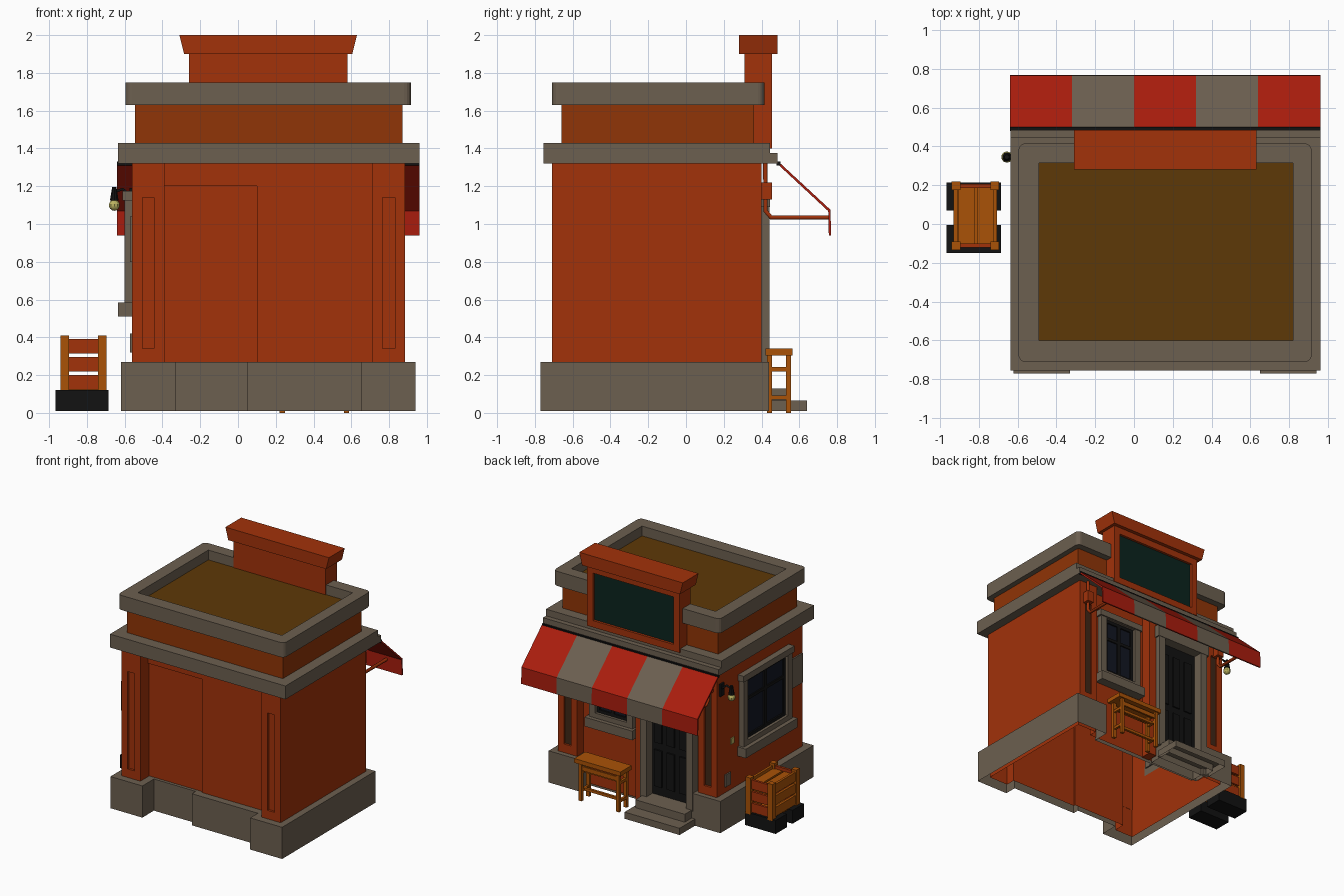
import bpy, bmesh, math

if "Cube" in bpy.data.objects:
    bpy.data.objects.remove(bpy.data.objects["Cube"])

def mat(name, r, g, b):
    m = bpy.data.materials.new(name)
    m.diffuse_color = (r, g, b, 1)
    m.use_nodes = True
    m.node_tree.nodes["Principled BSDF"].inputs["Base Color"].default_value = m.diffuse_color
    return m

BRICK = mat("brick", .36, .032, .003)
UPPER = mat("upper_brick", .28, .035, .002)
STONE = mat("stone", .15, .115, .08)
ROOF = mat("roof", .11, .04, .002)
RED = mat("red_cloth", .40, .012, .004)
WOOD = mat("wood", .40, .085, .002)
DARK = mat("dark", .006, .006, .006)
GLASS = mat("glass", .006, .008, .016)
SLOT = mat("slot", .05, .02, .008)
GREEN = mat("board_green", .003, .017, .013)
BULB = mat("bulb", .5, .45, .12)

def finish(name, bm, m):
    bmesh.ops.recalc_face_normals(bm, faces=bm.faces)
    me = bpy.data.meshes.new(name)
    bm.to_mesh(me)
    bm.free()
    me.materials.append(m)
    ob = bpy.data.objects.new(name, me)
    bpy.context.collection.objects.link(ob)
    return ob

def loft(name, loops, m, top=False, bottom=False):
    """Bridge (outline, z) loops of equal length."""
    bm = bmesh.new()
    rings = [[bm.verts.new((x, y, z)) for x, y in pts] for pts, z in loops]
    n = len(rings[0])
    for a, b in zip(rings, rings[1:]):
        for i in range(n):
            j = (i + 1) % n
            bm.faces.new((a[i], a[j], b[j], b[i]))
    if top:
        bm.faces.new(rings[-1])
    if bottom:
        bm.faces.new(rings[0])
    return finish(name, bm, m)

def rect(x0, x1, y0, y1):
    return [(x0, y0), (x1, y0), (x1, y1), (x0, y1)]

def rrect(x0, x1, y0, y1, r=.002, n=4):
    pts = []
    for k, (cx, cy) in enumerate(rect(x0 + r, x1 - r, y0 + r, y1 - r)):
        for i in range(n + 1):
            a = math.pi + (k + i / n) * math.pi / 2
            pts.append((cx + r * math.cos(a), cy + r * math.sin(a)))
    return pts

def box(name, x0, x1, y0, y1, z0, z1, m, bottom=True):
    p = rect(x0, x1, y0, y1)
    return loft(name, [(p, z0), (p, z1)], m, True, bottom)

def wall_box(name, side, u0, u1, d0, d1, z0, z1, m):
    """Box on a wall: u runs along the wall, d points outward."""
    if side == "shop":
        return box(name, u0, u1, d0, d1, z0, z1, m)
    if side == "front":
        return box(name, u0, u1, -d1, -d0, z0, z1, m)
    return box(name, -d1, -d0, u0, u1, z0, z1, m)

def frame(name, side, u0, u1, d0, d1, z0, z1, w, m):
    for k, (a, b, c, d) in enumerate([(u0, u0 + w, z0, z1), (u1 - w, u1, z0, z1),
                                      (u0 + w, u1 - w, z0, z0 + w), (u0 + w, u1 - w, z1 - w, z1)]):
        wall_box(f"{name}_{k}", side, a, b, d0, d1, c, d, m)

def tube(name, pts, r, m):
    cu = bpy.data.curves.new(name, "CURVE")
    cu.dimensions = "3D"
    cu.bevel_depth = r
    cu.bevel_resolution = 1
    cu.use_fill_caps = True
    sp = cu.splines.new("POLY")
    sp.points.add(len(pts) - 1)
    for p, c in zip(sp.points, pts):
        p.co = (*c, 1)
    cu.materials.append(m)
    bpy.context.collection.objects.link(bpy.data.objects.new(name, cu))

# Hollow body and plinth, recessed between the corner piers
def outline(x0, x1, f, s, p0, p1, a, f1, f2, s1):
    return [(x0, f), (p0, f), (p0, f2), (a, f2), (a, f1), (p1, f1), (p1, f), (x1, f),
            (x1, s), (p1, s), (p1, s1), (p0, s1), (p0, s), (x0, s)]

body = outline(-.56, .885, -.69, .38, -.39, .71, .10, -.61, -.595, .315)
plinth = outline(-.62, .94, -.77, .44, -.33, .65, .05, -.67, -.62, .305)
loft("body", [(body, .03), (body, 1.34)], BRICK)
loft("plinth", [(plinth, .01), (plinth, .27), (body, .27)], STONE)
box("panel_head", -.39, .10, -.61, -.595, 1.2, 1.34, BRICK)

# Corner piers with sunken slots
for side, d in (("front", .71), ("shop", .40)):
    for u0, u1 in ((-.56, -.39), (.71, .885)):
        frame("pier_frame", side, u0, u1, d - .022, d, .27, 1.32, .055, BRICK)
        wall_box("pier_slot", side, u0 + .05, u1 - .05, d - .022, d - .018, .32, 1.27,
                 BRICK if side == "front" else SLOT)
        for z0, z1 in ((.27, .34), (1.14, 1.32)):
            wall_box("pier_end", side, u0 + .05, u1 - .05, d - .02, d, z0, z1, BRICK)
box("door_pier", .11, .18, .31, .40, .03, 1.32, BRICK)

# Lower cornice, upper wall, upper cornice and roof
loft("lower_cornice", [(rect(-.56, .885, -.69, .36), 1.32), (rect(-.635, .96, -.755, .445), 1.32),
                       (rect(-.635, .96, -.755, .445), 1.43), (rect(-.54, .87, -.66, .36), 1.43)],
     STONE, bottom=True, top=True)
box("cornice_step", -.635, .96, .44, .485, 1.32, 1.375, STONE)
box("awning_rail", -.64, .96, .48, .50, 1.31, 1.33, DARK)
loft("upper_wall", [(rect(-.545, .87, -.66, .36), 1.43), (rect(-.545, .87, -.66, .36), 1.64)], UPPER)
big, small = rrect(-.595, .915, -.71, .415, .035), rrect(-.49, .82, -.60, .315)
loft("upper_cornice", [(rrect(-.545, .87, -.66, .36), 1.63), (big, 1.63), (big, 1.75),
                       (small, 1.75), (small, 1.66)], STONE)
box("roof", -.50, .83, -.61, .325, 1.64, 1.67, ROOF)

# Sign box with flared cap
box("sign_box", -.26, .58, .31, .43, 1.37, 1.90, BRICK)
box("sign_board", -.21, .53, .42, .435, 1.45, 1.86, GREEN)
frame("sign_frame", "shop", -.26, .58, .42, .455, 1.40, 1.90, .055, BRICK)
loft("sign_cap", [(rect(-.285, .605, .28, .485), 1.90), (rect(-.31, .63, .28, .485), 2.0)],
     BRICK, True, True)

# Striped awning
prof = [(.495, 1.325), (.765, 1.075), (.768, .94), (.756, .94), (.753, 1.068), (.487, 1.315)]
for i in range(5):
    bm = bmesh.new()
    x = -.64 + .32 * i
    a = [bm.verts.new((x, y, z)) for y, z in prof]
    b = [bm.verts.new((x + .32, y, z)) for y, z in prof]
    for k in range(6):
        j = (k + 1) % 6
        bm.faces.new((a[k], a[j], b[j], b[k]))
    bm.faces.new(a)
    bm.faces.new(b)
    finish("awning_stripe", bm, STONE if i % 2 else RED)
for x in (-.50, .82):
    tube("awning_arm", [(x, .42, 1.32), (x, .42, 1.07), (x, .45, 1.035), (x, .755, 1.035)], .013, BRICK)
    box("arm_bracket", x - .03, x + .03, .395, .455, 1.13, 1.22, BRICK)

# Windows
def window(side, u0, u1, d, z0, z1):
    wall_box("window_glass", side, u0 + .04, u1 - .04, d - .01, d + .008, z0, z1, GLASS)
    frame("window_frame", side, u0, u1, d - .01, d + .042, z0, z1, .055, STONE)
    frame("window_sash", side, u0 + .055, u1 - .055, d, d + .02, z0 + .055, z1 - .055, .025, DARK)
    m = (u0 + u1) / 2
    zm = z0 + .62 * (z1 - z0)
    wall_box("window_mullion", side, m - .015, m + .015, d, d + .02, z0 + .05, z1 - .05, DARK)
    wall_box("window_bar", side, u0 + .06, u1 - .06, d, d + .018, zm - .012, zm + .012, DARK)
    wall_box("window_sill", side, u0 - .02, u1 + .02, d, d + .075, z0 - .06, z0 + .015, STONE)
    wall_box("window_head", side, u0 - .015, u1 + .015, d, d + .052, z1 - .05, z1, STONE)

window("shop", .235, .63, .315, .59, 1.17)
window("left", -.52, .11, .56, .57, 1.175)

# Door, frame and steps
box("door", -.31, .06, .31, .362, .12, 1.12, DARK)
for x in (-.27, -.155, -.04):
    for z0, z1 in ((.20, .50), (.56, 1.0)):
        box("door_panel", x, x + .07, .36, .374, z0, z1, DARK)
for x in (-.37, .05):
    box("door_jamb", x, x + .06, .31, .442, .12, 1.12, STONE)
box("door_head", -.39, .12, .31, .445, 1.09, 1.19, STONE)
box("upper_step", -.36, .09, .32, .53, .01, .13, STONE, False)
box("lower_step", -.39, .11, .42, .64, .01, .065, STONE, False)

# Left wall fittings
box("wall_plate", -.572, -.555, -.70, -.56, .80, 1.04, STONE)
box("wall_vent", -.572, -.555, .23, .30, .32, .42, STONE)
box("meter", -.568, -.555, .18, .22, .64, .69, BULB)
box("lamp_mount", -.575, -.555, .32, .37, 1.09, 1.19, DARK)
tube("lamp_arm", [(-.57, .345, 1.15), (-.61, .345, 1.185), (-.655, .345, 1.17)], .008, DARK)
bm = bmesh.new()
bmesh.ops.create_cone(bm, cap_ends=True, segments=10, radius1=.024, radius2=.012, depth=.07)
bmesh.ops.translate(bm, verts=bm.verts, vec=(-.655, .345, 1.16))
finish("lamp_shade", bm, DARK)
bm = bmesh.new()
bmesh.ops.create_uvsphere(bm, u_segments=10, v_segments=7, radius=.03)
bmesh.ops.translate(bm, verts=bm.verts, vec=(-.655, .345, 1.10))
finish("lamp_bulb", bm, BULB)

# Stand by the window
box("stand_top", .20, .62, .42, .565, .305, .34, WOOD)
for x in (.22, .56):
    for y in (.43, .53):
        box("stand_leg", x, x + .028, y, y + .025, 0, .31, WOOD)
    for z in (.07, .22):
        box("stand_side_rail", x + .004, x + .024, .45, .54, z, z + .022, WOOD)
for y in (.435, .535):
    box("stand_rail", .23, .58, y, y + .015, .25, .285, WOOD)
for z in (.07, .22):
    box("stand_stretcher", .23, .58, .49, .51, z, z + .022, WOOD)

# Crate on two dark feet
for y in (-.15, .07):
    box("crate_foot", -.965, -.685, y, y + .145, .01, .12, DARK)
for x in (-.94, -.74):
    for y in (-.135, .175):
        box("crate_post", x, x + .045, y, y + .045, .11, .41, WOOD)
for z in (.125, .22, .315):
    for y in (-.12, .185):
        box("crate_end_slat", -.90, -.735, y, y + .02, z, z + .075, BRICK)
    for x in (-.93, -.725):
        box("crate_side_slat", x, x + .02, -.10, .185, z, z + .075, WOOD)
for x in (-.905, -.805):
    box("crate_lid", x, x + .083, -.10, .185, .34, .365, WOOD)
box("crate_base", -.92, -.71, -.11, .19, .11, .13, WOOD)
